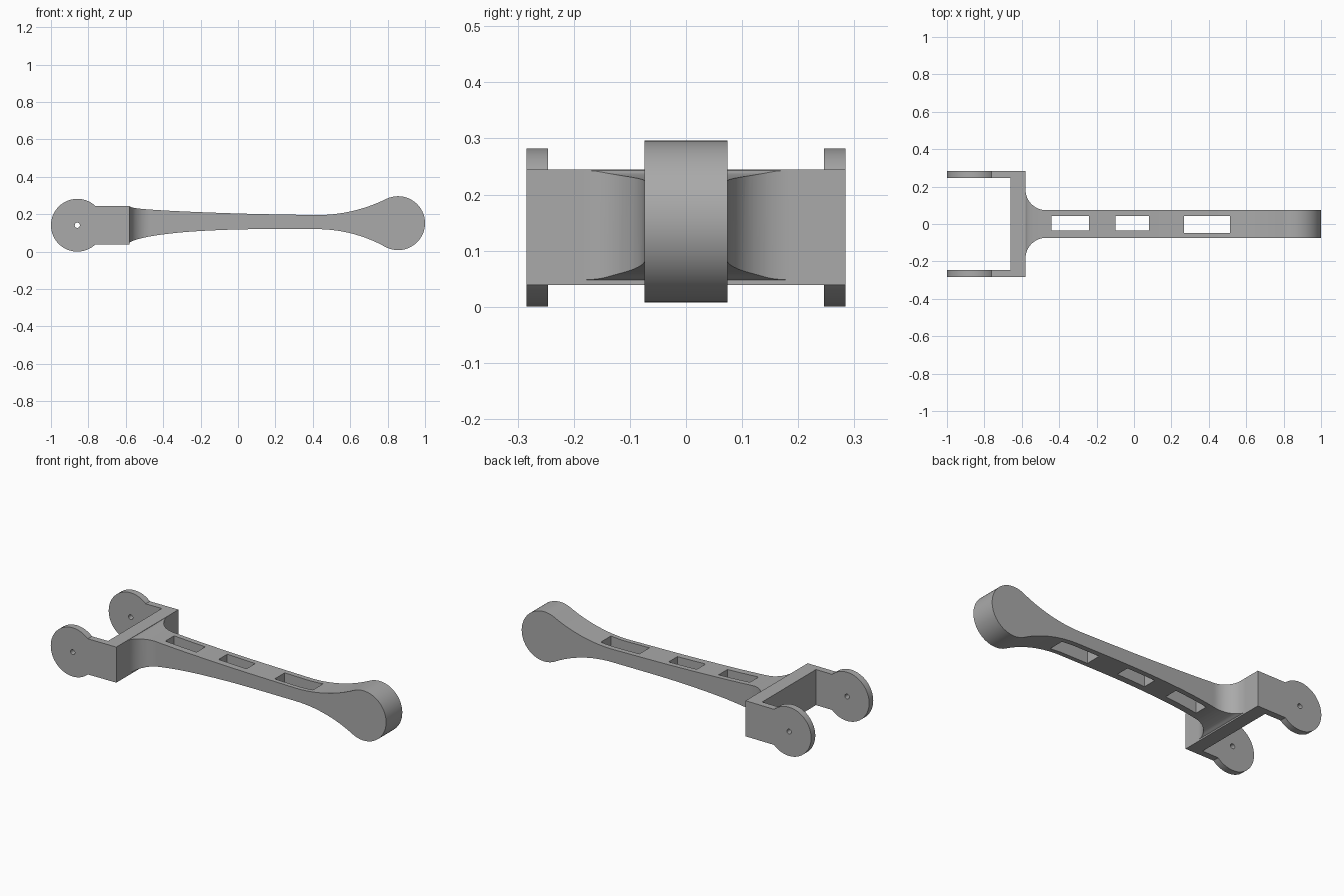
import bpy, bmesh, math
from mathutils import Vector

if "Cube" in bpy.data.objects:
    bpy.data.objects.remove(bpy.data.objects["Cube"], do_unlink=True)

grey = bpy.data.materials.new("plain grey")
grey.use_nodes = True
grey.diffuse_color = (0.4, 0.4, 0.4, 1)
grey.node_tree.nodes["Principled BSDF"].inputs["Base Color"].default_value = (0.4, 0.4, 0.4, 1)


def prism(name, outline, low, high, axis):
    """Extrude a 2D outline along y (outline in x, z) or z (outline in x, y)."""
    bm = bmesh.new()
    place = (lambda a, b: (a, low, b)) if axis == "y" else (lambda a, b: (a, b, low))
    face = bm.faces.new([bm.verts.new(place(a, b)) for a, b in outline])
    step = Vector((0, high - low, 0) if axis == "y" else (0, 0, high - low))
    new = bmesh.ops.extrude_face_region(bm, geom=[face])["geom"]
    bmesh.ops.translate(bm, vec=step, verts=[v for v in new if isinstance(v, bmesh.types.BMVert)])
    bmesh.ops.recalc_face_normals(bm, faces=bm.faces)
    mesh = bpy.data.meshes.new(name)
    bm.to_mesh(mesh)
    bm.free()
    mesh.materials.append(grey)
    obj = bpy.data.objects.new(name, mesh)
    bpy.context.collection.objects.link(obj)
    return obj


def combine(target, other, operation):
    """Apply a boolean and remove the helper."""
    mod = target.modifiers.new("combine", "BOOLEAN")
    mod.object, mod.operation, mod.solver = other, operation, "EXACT"
    bpy.context.view_layer.objects.active = target
    bpy.ops.object.modifier_apply(modifier=mod.name)
    bpy.data.objects.remove(other, do_unlink=True)


def arc(cx, cy, r, start, end, n):
    return [(cx + r * math.cos(start + (end - start) * i / n),
             cy + r * math.sin(start + (end - start) * i / n)) for i in range(n + 1)]


def rect(x0, x1, y0, y1):
    return [(x0, y0), (x1, y0), (x1, y1), (x0, y1)]


def smooth_path(points, n=5):
    """Catmull-Rom curve through the points."""
    pts = [Vector(p) for p in points]
    pts = [2 * pts[0] - pts[1]] + pts + [2 * pts[-1] - pts[-2]]
    out = []
    for a, b, c, d in zip(pts, pts[1:], pts[2:], pts[3:]):
        for i in range(n):
            t = i / n
            out.append(tuple(0.5 * (2 * b + (c - a) * t + (2 * a - 5 * b + 4 * c - d) * t * t
                                    + (3 * b - a - 3 * c + d) * t ** 3)))
    return out + [tuple(pts[-2])]


# Fork: round eyes and arms in one profile, with the gap and pin hole cut out
eye_x, eye_z, eye_r = -0.859, 0.141, 0.141
meet = math.asin(0.103 / eye_r)
eye = arc(eye_x, eye_z, eye_r, meet, 2 * math.pi - meet, 72)
fork = prism("fork", eye + [(-0.58, 0.039), (-0.58, 0.245)], -0.284, 0.284, "y")
combine(fork, prism("gap", rect(-1.1, -0.66, -0.246, 0.246), -0.1, 0.4, "z"), "DIFFERENCE")
hole = arc(eye_x, eye_z, 0.014, 0, 2 * math.pi, 24)[:-1]
combine(fork, prism("pin_hole", hole, -0.4, 0.4, "y"), "DIFFERENCE")

# Shank side profile: tapering beam flaring into a round knob
knob_x, knob_z, knob_r, flare_x = 0.856, 0.152, 0.144, 0.42


def flare(gap):
    """Radius and sweep of an arc tangent to the beam and to the knob."""
    d = knob_x - flare_x
    r = (d * d + gap * gap - knob_r ** 2) / (2 * (knob_r - gap))
    return r, math.atan2(d, r + gap)


top_z, low_z = 0.195, 0.12
top_r, top_sweep = flare(top_z - knob_z)
low_r, low_sweep = flare(knob_z - low_z)
down, up = -math.pi / 2, math.pi / 2
top = smooth_path([(-0.58, 0.243), (-0.565, 0.236), (-0.53, 0.23), (-0.46, 0.224),
                   (-0.3, 0.215), (-0.1, 0.207), (0.1, 0.201), (flare_x, top_z)])
low = smooth_path([(-0.58, 0.048), (-0.55, 0.062), (-0.46, 0.083), (-0.3, 0.103),
                   (-0.1, 0.115), (0.1, 0.12), (flare_x, low_z)])
top += arc(flare_x, top_z + top_r, top_r, down, down + top_sweep, 16)[1:]
low += arc(flare_x, low_z - low_r, low_r, up, up - low_sweep, 16)[1:]
knob = arc(knob_x, knob_z, knob_r, up + top_sweep, down - low_sweep, 60)[1:-1]
outline = [(-0.62, 0.243)] + top + knob + low[::-1] + [(-0.62, 0.048)]
shank = prism("connecting_arm", outline, -0.25, 0.25, "y")

# Plan outline: straight sides with rounded fillets where they meet the fork
half, fillet = 0.074, 0.11
side = arc(-0.58 + fillet, half + fillet, fillet, math.pi, 1.5 * math.pi, 20)
side = [(-0.7, half + fillet)] + side + [(1.1, half)]
plan = side + [(x, -y) for x, y in reversed(side)]
combine(shank, prism("plan", plan, -0.1, 0.4, "z"), "INTERSECT")

# Three slots through the shank
for x0, x1, y0 in [(-0.44, -0.24, -0.036), (-0.10, 0.08, -0.036), (0.268, 0.514, -0.048)]:
    combine(shank, prism("slot", rect(x0, x1, y0, 0.044), -0.1, 0.4, "z"), "DIFFERENCE")

# Weld the fork on and smooth the curved faces
combine(shank, fork, "UNION")
bpy.ops.object.select_all(action="DESELECT")
shank.select_set(True)
bpy.context.view_layer.objects.active = shank
bpy.ops.object.shade_smooth_by_angle(angle=math.radians(25))
